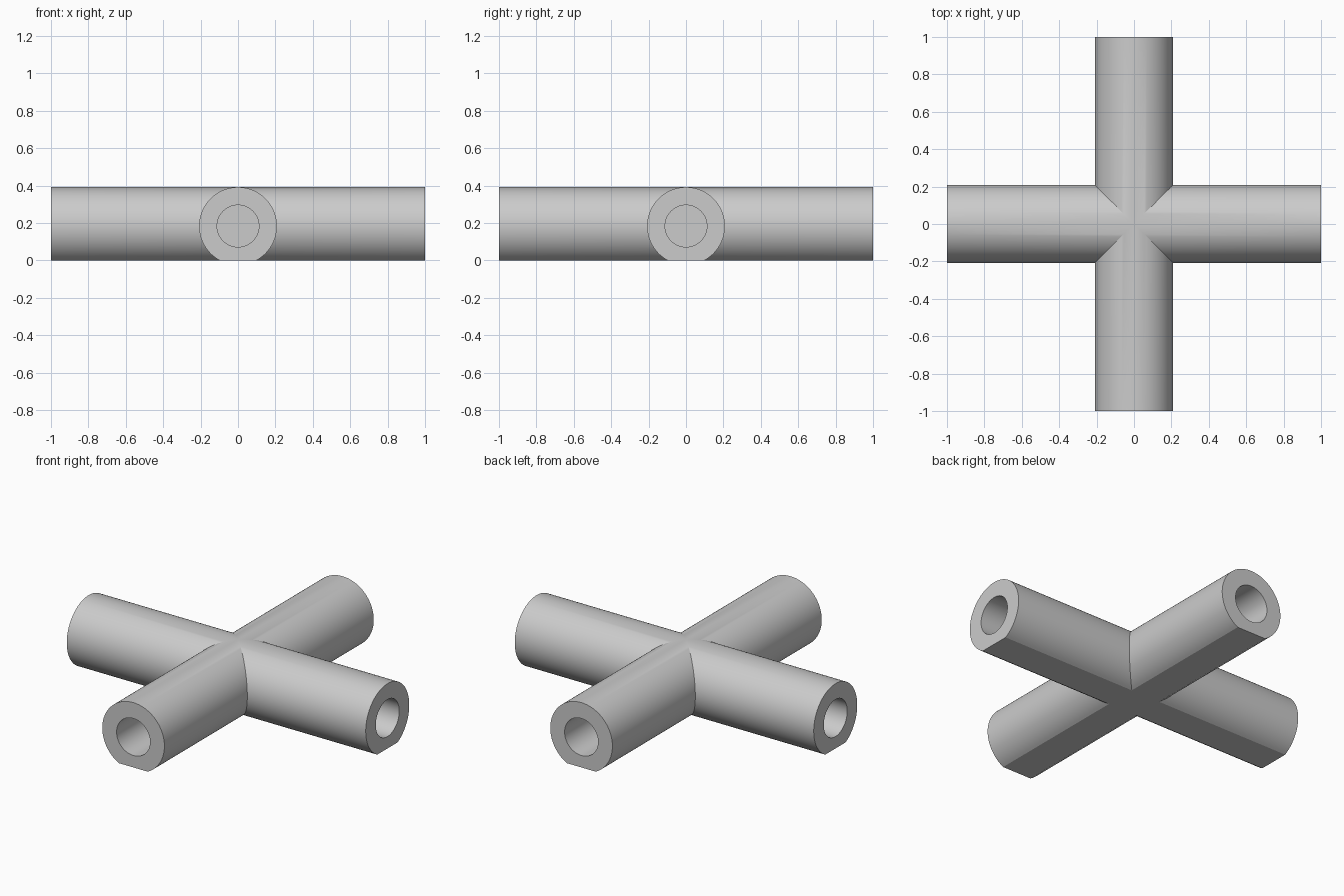
import bpy, bmesh
from math import pi, sin, cos, tan, acos, radians
from mathutils import Matrix

cube = bpy.data.objects.get("Cube")
if cube:
    bpy.data.objects.remove(cube, do_unlink=True)

RADIUS = 0.208       # outer tube
BORE = 0.112         # blind hole in each end
AXIS_Z = 0.184       # height of the tube axis above the flat underside
DEPTH = 0.5          # hole depth
ARC, FLAT = 80, 8    # segments on the round part and on the flat

grey = bpy.data.materials.new("plain grey")
grey.use_nodes = True
colour = (0.6, 0.6, 0.6, 1)
grey.diffuse_color = colour
grey.node_tree.nodes["Principled BSDF"].inputs["Base Color"].default_value = colour

# Angles measured from straight down, with the flat's corners hit exactly
corner = acos(AXIS_Z / RADIUS)
angles = [-corner + 2 * corner * i / FLAT for i in range(FLAT)]
angles += [corner + (2 * pi - 2 * corner) * i / ARC for i in range(ARC)]


def outer(a):
    """Round profile, cut flat underneath."""
    if abs(a) < corner:
        return AXIS_Z * tan(a), 0
    return RADIUS * sin(a), AXIS_Z - RADIUS * cos(a)


def bore(a):
    return BORE * sin(a), AXIS_Z - BORE * cos(a)


def add_arm(bm, turn):
    """One arm from its mitre at the middle to its drilled end."""
    rot = Matrix.Rotation(turn, 4, 'Z')

    def ring(profile, place):
        verts = []
        for a in angles:
            x, z = profile(a)
            verts.append(bm.verts.new(rot @ Matrix.Translation((x, place(x), z)).translation))
        return verts

    rings = [ring(outer, lambda x: -abs(x)),
             ring(outer, lambda x: -1),
             ring(bore, lambda x: -1),
             ring(bore, lambda x: DEPTH - 1)]
    n = len(angles)
    for r, s in zip(rings, rings[1:]):
        for i in range(n):
            j = (i + 1) % n
            bm.faces.new((r[i], r[j], s[j], s[i]))
    bm.faces.new(rings[-1])


# Four arms welded along their mitres
bm = bmesh.new()
for k in range(4):
    add_arm(bm, k * pi / 2)
bmesh.ops.remove_doubles(bm, verts=bm.verts, dist=0.0001)
bmesh.ops.recalc_face_normals(bm, faces=bm.faces)
mesh = bpy.data.meshes.new("cross_connector")
bm.to_mesh(mesh)
bm.free()
mesh.materials.append(grey)

connector = bpy.data.objects.new("cross_connector", mesh)
bpy.context.collection.objects.link(connector)
bpy.ops.object.select_all(action='DESELECT')
connector.select_set(True)
bpy.context.view_layer.objects.active = connector
bpy.ops.object.shade_smooth_by_angle(angle=radians(20))
